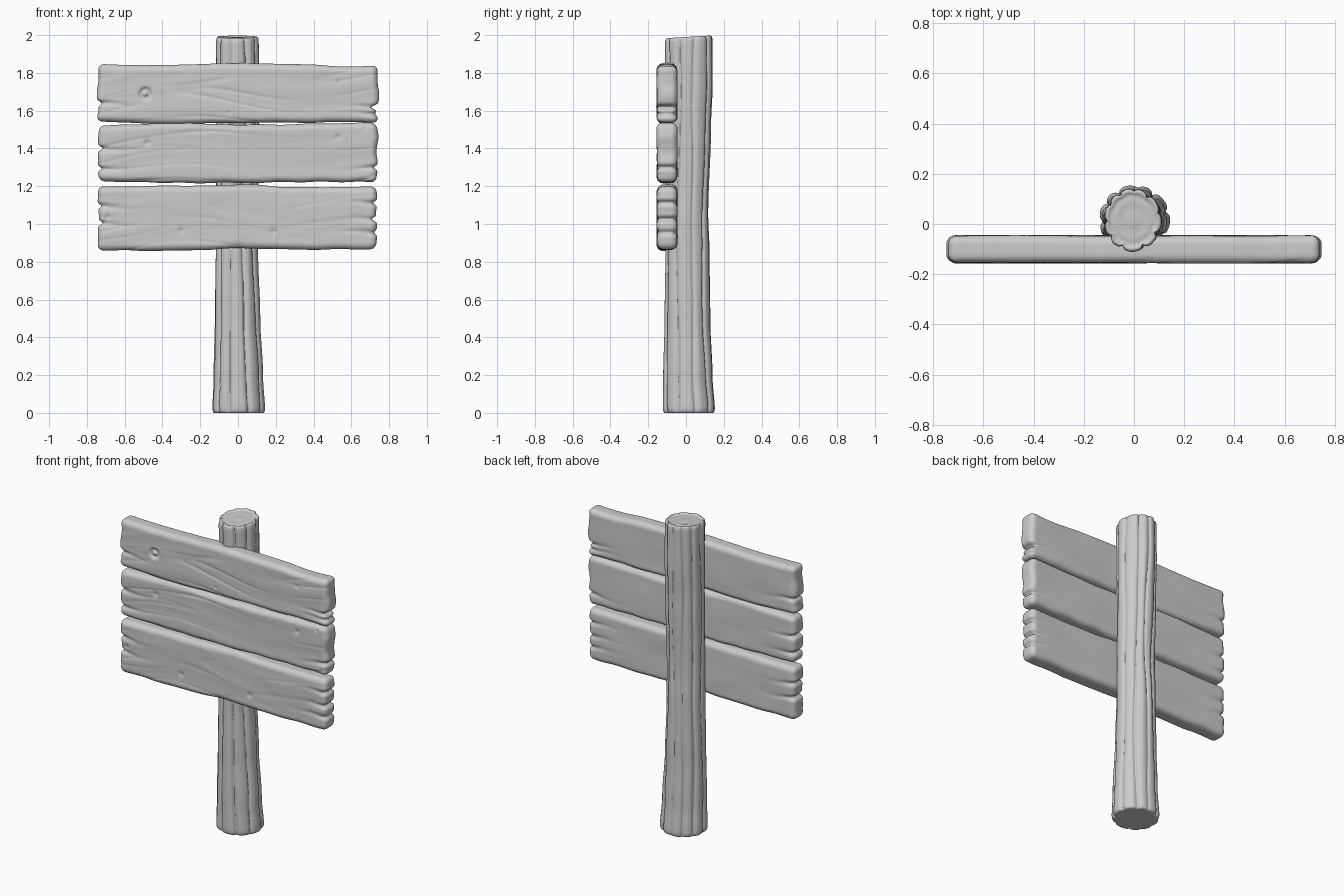
import bpy, bmesh, math
from mathutils import Vector, noise

if "Cube" in bpy.data.objects:
    bpy.data.objects.remove(bpy.data.objects["Cube"])


def lerp(table, t):
    """Smoothly interpolate rows (t, values...) of a sorted table."""
    for a, b in zip(table, table[1:]):
        if t <= b[0]:
            f = min(1, max(0, (t - a[0]) / (b[0] - a[0])))
            f = f * f * (3 - 2 * f)
            return [p + (q - p) * f for p, q in zip(a[1:], b[1:])]
    return table[-1][1:]


def finish(bm, name):
    bmesh.ops.recalc_face_normals(bm, faces=bm.faces)
    for f in bm.faces:
        f.smooth = True
    mesh = bpy.data.meshes.new(name)
    bm.to_mesh(mesh)
    bm.free()
    obj = bpy.data.objects.new(name, mesh)
    bpy.context.collection.objects.link(obj)
    return obj


def lattice_box(n, place):
    """Closed box of quads; place() maps -1..1 cube coordinates to a position."""
    bm, cache = bmesh.new(), {}

    def vert(key):
        if key not in cache:
            cache[key] = bm.verts.new(place(*[2 * k / m - 1 for k, m in zip(key, n)]))
        return cache[key]

    for axis in range(3):
        u, v = (axis + 1) % 3, (axis + 2) % 3
        for side in (0, n[axis]):
            for i in range(n[u]):
                for j in range(n[v]):
                    quad = []
                    for di, dj in ((0, 0), (1, 0), (1, 1), (0, 1)):
                        key = [0, 0, 0]
                        key[axis], key[u], key[v] = side, i + di, j + dj
                        quad.append(vert(tuple(key)))
                    bm.faces.new(quad)
    return bm


# Weathered plank: rounded box, wavy edges, split ends, grain and knots
def plank(name, seed, edges, ends, notches, knots):
    y0, y1, r = -0.155, -0.046, 0.034

    def place(u, v, w):
        half = Vector((0.74, (y1 - y0) / 2, 0.16))
        p = Vector((u * half.x, v * half.y, w * half.z))
        q = Vector([max(-(h - r), min(h - r, c)) for c, h in zip(p, half)])
        p = q + (p - q).normalized() * r
        # wavy long edges
        bot, top = lerp(edges, p.x)
        bot += 0.006 * noise.noise(Vector((p.x * 7, seed, 1)))
        top += 0.006 * noise.noise(Vector((p.x * 7, seed, 5)))
        z = bot + (top - bot) * (p.z / half.z + 1) / 2
        side = 1 if p.x > 0 else -1
        end_dist = half.x - abs(p.x)
        near = math.exp(-end_dist / 0.07)
        x = p.x + near * (ends[side > 0] - side * 0.74
                          + 0.012 * noise.noise(Vector((z * 12, seed, side * 3))))
        y = p.y
        # splits in the end grain
        for s, nz, depth in notches:
            if s == side:
                drift = 0.02 * noise.noise(Vector((x * 6, nz, seed)))
                g = math.exp(-((z - nz - drift) / 0.012) ** 2)
                x -= side * depth * g * math.exp(-end_dist / 0.03)
                y *= 1 - 0.35 * g * near
        # carved grain on the front, gentle unevenness on the back
        flat = max(0, -p.y / half.y)
        if flat > 0:
            n = noise.noise(Vector((x * 1.6, z * 13 + 0.4 * math.sin(x * 5), seed)))
            y += flat * (0.004 * n + 0.004 * max(0, 1 - abs(n) / 0.12)
                         * max(0, 0.5 + noise.noise(Vector((x * 3, z * 4, seed + 9)))))
            for kx, kz, kr in knots:
                d = math.hypot(x - kx, z - kz) / kr
                y += flat * kr * 0.5 * (math.exp(-(d - 0.75) ** 2 * 9) if kr > 0.02
                                        else math.exp(-d * d * 1.5))
        else:
            y += 0.004 * noise.noise(Vector((x * 3, z * 8, seed + 20)))
        return Vector((x, y + (y0 + y1) / 2, z))

    return finish(lattice_box((170, 12, 44), place), name)


plank("top_plank", 1.3,
      [(-0.74, 1.54, 1.845), (-0.3, 1.53, 1.843), (0, 1.535, 1.85),
       (0.4, 1.535, 1.845), (0.6, 1.54, 1.832), (0.74, 1.533, 1.837)],
      (-0.742, 0.742), [(-1, 1.635, 0.02), (1, 1.62, 0.035), (1, 1.585, 0.012)],
      [(-0.49, 1.69, 0.03), (0.53, 1.75, 0.012), (-0.05, 1.59, 0.012)])
plank("middle_plank", 4.7,
      [(-0.74, 1.225, 1.522), (-0.35, 1.217, 1.538), (0, 1.218, 1.527),
       (0.4, 1.222, 1.53), (0.74, 1.222, 1.538)],
      (-0.742, 0.737), [(-1, 1.405, 0.025), (-1, 1.30, 0.02), (1, 1.29, 0.022)],
      [(-0.48, 1.43, 0.019), (0.53, 1.46, 0.017), (0.67, 1.505, 0.012)])
plank("bottom_plank", 8.2,
      [(-0.74, 0.86, 1.198), (-0.3, 0.858, 1.203), (0, 0.872, 1.208),
       (0.35, 0.865, 1.195), (0.74, 0.868, 1.197)],
      (-0.742, 0.735), [(-1, 1.09, 0.02), (-1, 1.0, 0.025), (1, 1.115, 0.022),
                        (1, 1.03, 0.025), (1, 0.96, 0.015)],
      [(-0.69, 1.035, 0.018), (-0.3, 0.965, 0.016), (0.19, 0.96, 0.017)])


# Post: lobed trunk flaring at the foot, with long cracks that wander upward
def post():
    # height, then left / right / front / back limits
    limits = [(0, -0.138, 0.143, -0.122, 0.155), (0.2, -0.13, 0.132, -0.12, 0.142),
              (0.5, -0.124, 0.117, -0.113, 0.13), (0.85, -0.12, 0.106, -0.108, 0.125),
              (1.05, -0.118, 0.108, -0.105, 0.118), (1.5, -0.118, 0.11, -0.106, 0.132),
              (1.75, -0.118, 0.11, -0.108, 0.142), (2, -0.118, 0.108, -0.11, 0.141)]
    cracks = [(15, .1), (52, .15), (84, .1), (118, .13), (150, .1), (186, .12),
              (214, .12), (247, .15), (292, .16), (331, .14)]
    # (height, ring scale) from bottom centre to top centre
    rows = [(0, 0.4), (0, 0.8), (0, 0.92), (0.005, 0.965), (0.015, 0.99)]
    rows += [(0.03 + 1.94 * i / 100, 1) for i in range(101)]
    rows += [(1.982, 0.99), (1.992, 0.965), (1.996, 0.92), (1.994, 0.86),
             (1.986, 0.8), (1.989, 0.7), (1.991, 0.5), (1.987, 0.38), (1.991, 0.25)]
    count = 150
    bm, rings = bmesh.new(), []
    for z, s in rows:
        x0, x1, ya, yb = lerp(limits, z)
        ring = []
        for k in range(count):
            a = 2 * math.pi * k / count
            cut = 0
            for i, (deg, depth) in enumerate(cracks):
                wander = 0.22 * noise.noise(Vector((z * 1.5, i * 3.7, 2)))
                d = a - math.radians(deg) - wander
                d = abs((d + math.pi) % (2 * math.pi) - math.pi)
                cut = max(cut, depth * math.exp(-d / 0.085))
            c, sn = math.cos(a), math.sin(a)
            fine = 0.018 * noise.noise(Vector((c * 5, sn * 5, z * 1.3)))
            rad = s * (1.01 - s ** 4 * cut + fine)
            x = (x0 + x1) / 2 + (x1 - x0) / 2 * rad * c
            y = (ya + yb) / 2 + (yb - ya) / 2 * rad * sn
            tilt = (0.06 * (y - 0.1) if z > 1.9 else 0) * min(1, max(0, (z - 1.9) / 0.08))
            ring.append(bm.verts.new((x, y, z + tilt)))
        rings.append(ring)
    for lo, hi in zip(rings, rings[1:]):
        for k in range(count):
            m = (k + 1) % count
            bm.faces.new((lo[k], lo[m], hi[m], hi[k]))
    bm.faces.new(rings[0])
    bm.faces.new(rings[-1])
    return finish(bm, "post")


post()
